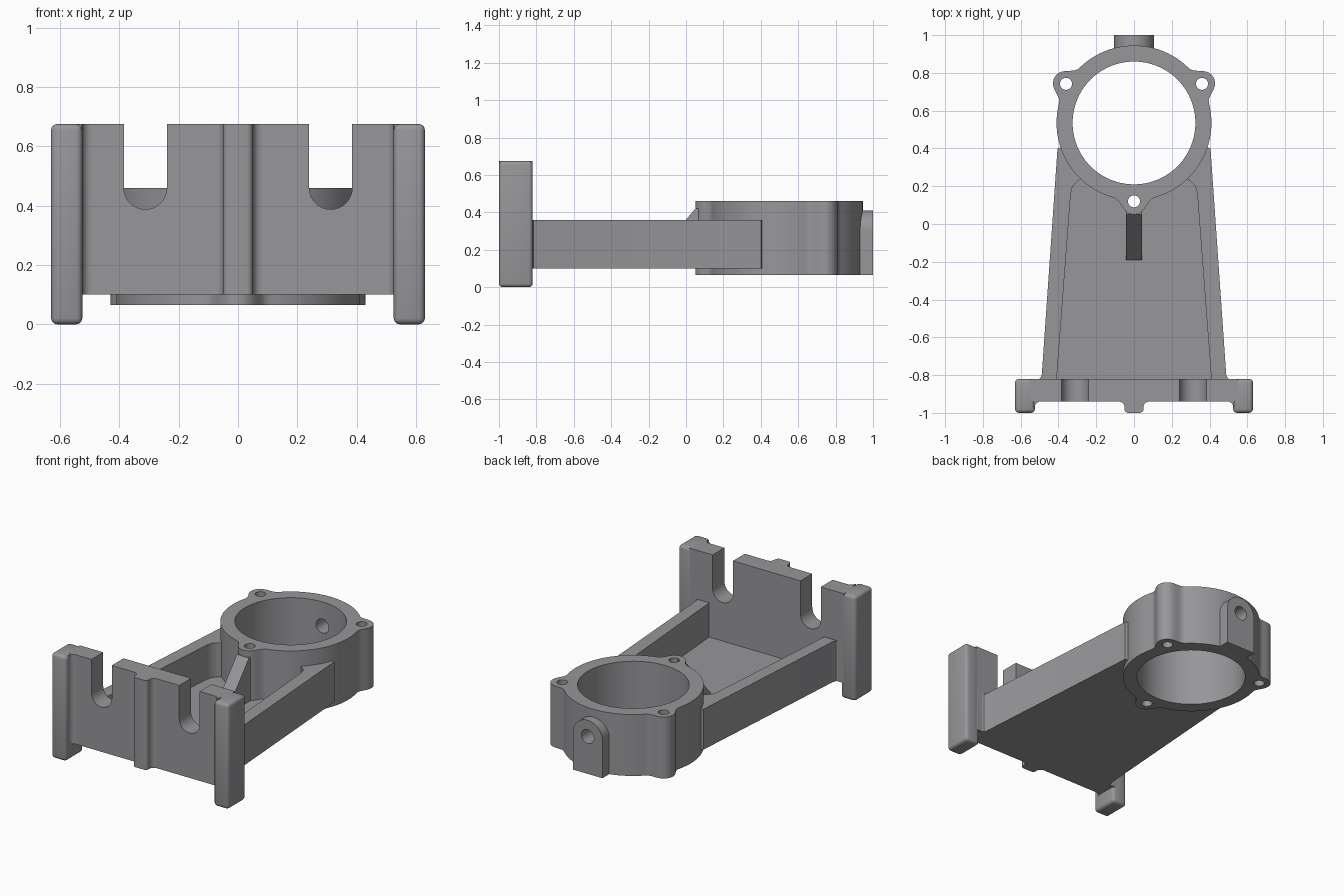
import bpy, bmesh, math
from mathutils import Vector

if "Cube" in bpy.data.objects:
    bpy.data.objects.remove(bpy.data.objects["Cube"])

metal = bpy.data.materials.new("cast_grey")
metal.diffuse_color = (0.31, 0.31, 0.325, 1)
metal.use_nodes = True
metal.node_tree.nodes["Principled BSDF"].inputs["Base Color"].default_value = metal.diffuse_color


def finish(name, bm):
    bmesh.ops.recalc_face_normals(bm, faces=bm.faces[:])
    me = bpy.data.meshes.new(name)
    bm.to_mesh(me)
    bm.free()
    me.materials.append(metal)
    ob = bpy.data.objects.new(name, me)
    bpy.context.collection.objects.link(ob)
    return ob


def prism(name, pts, axis, lo, hi):
    """Closed outline extruded along one axis."""
    def place(p, t):
        return {'X': (t, p[0], p[1]), 'Y': (p[0], t, p[1]), 'Z': (p[0], p[1], t)}[axis]
    bm = bmesh.new()
    a = [bm.verts.new(place(p, lo)) for p in pts]
    b = [bm.verts.new(place(p, hi)) for p in pts]
    bm.faces.new(a)
    bm.faces.new(b)
    for i in range(len(a)):
        j = (i + 1) % len(a)
        bm.faces.new((a[i], a[j], b[j], b[i]))
    return finish(name, bm)


def rect(x0, x1, y0, y1):
    return [(x0, y0), (x1, y0), (x1, y1), (x0, y1)]


def arc(cx, cy, r, a0, a1, n):
    return [(cx + r * math.cos(math.radians(a0 + (a1 - a0) * i / n)),
             cy + r * math.sin(math.radians(a0 + (a1 - a0) * i / n))) for i in range(n + 1)]


def circle(cx, cy, r, n=32):
    return arc(cx, cy, r, 0, 360, n)[:-1]


def bake(ob):
    dg = bpy.context.evaluated_depsgraph_get()
    me = bpy.data.meshes.new_from_object(ob.evaluated_get(dg))
    ob.modifiers.clear()
    ob.data = me


def bevel(ob, width, seg=3):
    m = ob.modifiers.new("bevel", 'BEVEL')
    m.width, m.segments = width, seg
    m.limit_method, m.angle_limit = 'ANGLE', math.radians(40)
    bake(ob)


def cut(ob, cutters):
    for c in cutters:
        m = ob.modifiers.new("cut", 'BOOLEAN')
        m.operation, m.solver, m.object = 'DIFFERENCE', 'EXACT', c
    bake(ob)


# Mounting plate with two round-bottomed notches
NX, NR, NZ, TOP = 0.3125, 0.0725, 0.46, 0.675
right = [(NX + NR, TOP)] + arc(NX, NZ, NR, 0, -180, 16) + [(NX - NR, TOP)]
left = [(-x, z) for x, z in reversed(right)]
outline = [(-0.55, 0.1), (0.55, 0.1), (0.55, TOP)] + right + left + [(-0.55, TOP)]
prism("mounting_plate", outline, 'Y', -0.94, -0.82)

# Raised pads on the plate: two tall feet and a centre bar
for s, side in ((-1, "left"), (1, "right")):
    x0, x1 = sorted((s * 0.525, s * 0.63))
    bevel(prism(side + "_foot", rect(x0, x1, -1, -0.82), 'Z', 0, TOP), 0.02)
    # concave fillet between foot and plate
    f = [(s * 0.53, -0.935), (s * 0.495, -0.935)] + \
        [(s * x, y) for x, y in arc(0.495, -0.97, 0.03, 90, 0, 6)] + [(s * 0.53, -0.97)]
    prism(side + "_foot_fillet", f, 'Z', 0.1, TOP)
bar = [(-0.08, -0.935)] + arc(-0.08, -0.97, 0.03, 90, 0, 5) + \
    arc(-0.03, -0.98, 0.02, 180, 270, 5) + arc(0.03, -0.98, 0.02, 270, 360, 5) + \
    arc(0.08, -0.97, 0.03, 180, 90, 5) + [(0.08, -0.935)]
prism("centre_bar", bar, 'Z', 0.1, TOP)

# Side beams of the arm, with a small flare at the plate
FLOOR = 0.14
for s, side in ((-1, "left"), (1, "right")):
    plan = [(0.51, -0.825), (0.495, -0.815), (0.488, -0.795), (0.405, 0.40), (0.345, 0.42),
            (0.27, 0.245), (0.30, 0.225), (0.325, 0.20), (0.335, 0.16), (0.41, -0.83)]
    prism(side + "_beam", [(s * x, y) for x, y in plan], 'Z', 0.1, 0.36)

# Flat floor of the tray between the beams
half = [(0.43, -0.83), (0.35, 0.25), (0.28, 0.25), (0.2, 0.2), (0.12, 0.16), (0.06, 0.105)]
plan = half + [(0, 0.065)] + [(-x, y) for x, y in reversed(half)]
prism("arm_floor", plan, 'Z', 0.1, FLOOR)

# Gusset from the floor to the ring
prism("gusset", [(-0.2, FLOOR - 0.01), (0.075, FLOOR - 0.01), (0.075, 0.42), (0.05, 0.42)],
      'X', -0.043, 0.043)

# Ring with three bolt lugs blended into its rim
CY, R_IN, R_OUT, Z0, Z1, N = 0.535, 0.325, 0.41, 0.065, 0.46, 192
lugs = [(-0.36, 0.742), (0.36, 0.742), (0, 0.12)]


def rim_radius(a):
    r = R_OUT
    for x, y in lugs:
        v = Vector((x, y - CY))
        d = a - math.atan2(v.y, v.x)
        disc = 0.072 ** 2 - (v.length * math.sin(d)) ** 2
        if disc > 0 and math.cos(d) > 0:
            r = max(r, v.length * math.cos(d) + math.sqrt(disc))
    return r


radii = [rim_radius(2 * math.pi * i / N) for i in range(N)]
for _ in range(3):
    radii = [(radii[i - 1] + 2 * radii[i] + radii[(i + 1) % N]) / 4 for i in range(N)]
bm = bmesh.new()
loops = []
for k, z in ((0, Z0), (0, Z1), (1, Z1), (1, Z0)):
    loops.append([])
    for i in range(N):
        a = 2 * math.pi * i / N
        r = R_IN if k else radii[i]
        loops[-1].append(bm.verts.new((r * math.cos(a), CY + r * math.sin(a), z)))
for k in range(4):
    p, q = loops[k], loops[(k + 1) % 4]
    for i in range(N):
        j = (i + 1) % N
        bm.faces.new((p[i], p[j], q[j], q[i]))
ring = finish("clamp_ring", bm)

# Arched boss at the back
boss = prism("rear_boss", [(-0.105, Z0), (0.105, Z0)] + arc(0, 0.305, 0.105, 0, 180, 24),
             'Y', 0.9, 1.0)

# Bolt holes and rear port
bolts = [prism("bolt_cutter", circle(x, y, 0.032, 24), 'Z', 0, 0.6) for x, y in lugs]
port = prism("port_cutter", circle(0, 0.305, 0.045, 24), 'Y', 0.78, 1.1)
cut(ring, bolts + [port])
cut(boss, [port])
for c in bolts + [port]:
    bpy.data.objects.remove(c, do_unlink=True)

# Smooth shading with sharp edges kept
bpy.ops.object.select_all(action='DESELECT')
for ob in bpy.context.scene.objects:
    ob.select_set(True)
bpy.context.view_layer.objects.active = ring
bpy.ops.object.shade_smooth_by_angle(angle=math.radians(35))
